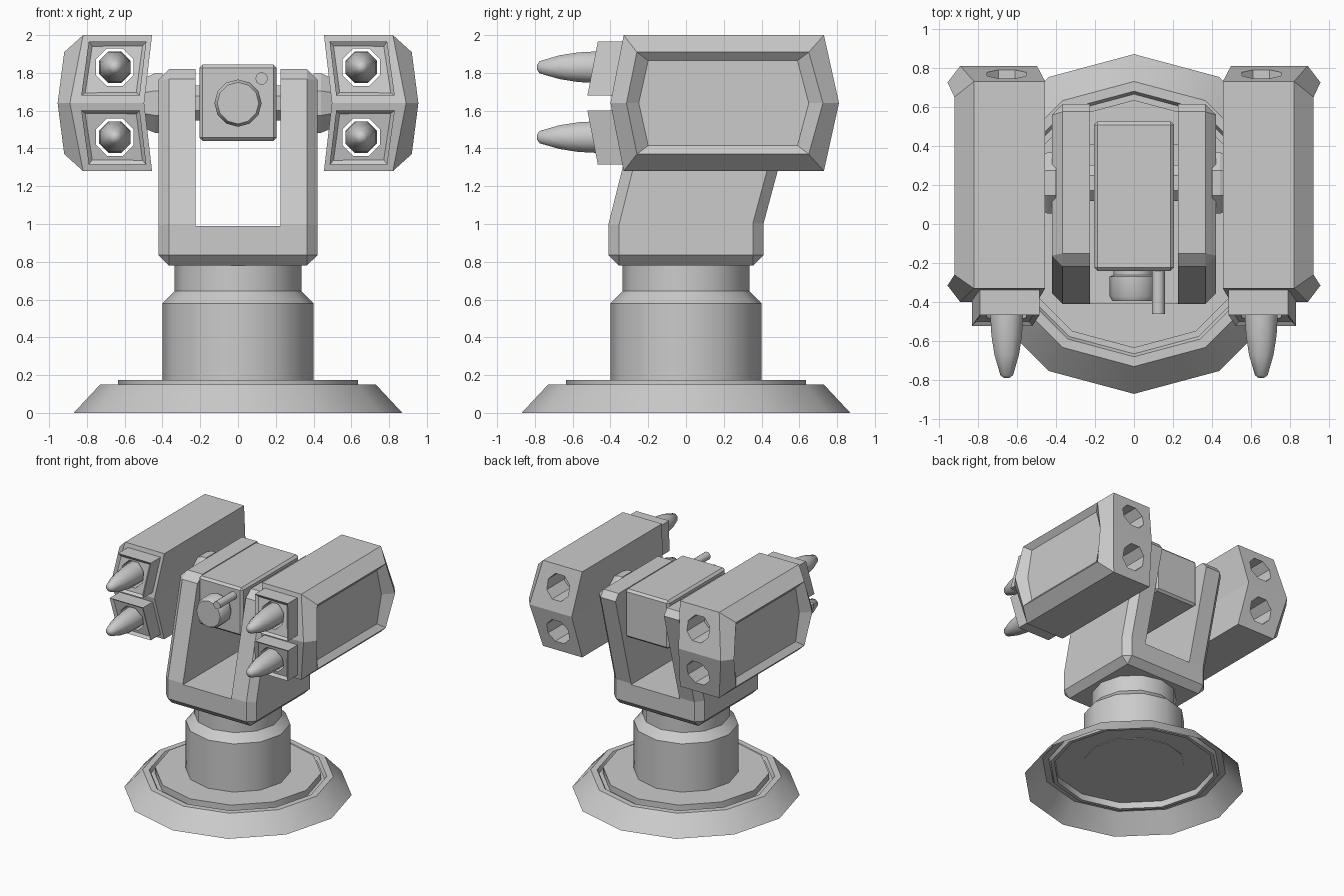
import bpy, bmesh, math
from mathutils import Vector, Matrix

if "Cube" in bpy.data.objects:
    bpy.data.objects.remove(bpy.data.objects["Cube"])

ALONG_Z = Matrix.Identity(4)
ALONG_Y = Matrix.Rotation(-math.pi / 2, 4, 'X')
ALONG_X = Matrix.Rotation(math.pi / 2, 4, 'Y')


def finish(name, bm, smooth=None, recalc=True):
    if recalc:
        bmesh.ops.recalc_face_normals(bm, faces=bm.faces)
    me = bpy.data.meshes.new(name)
    bm.to_mesh(me)
    bm.free()
    ob = bpy.data.objects.new(name, me)
    bpy.context.collection.objects.link(ob)
    bpy.ops.object.select_all(action='DESELECT')
    bpy.context.view_layer.objects.active = ob
    ob.select_set(True)
    if smooth:
        bpy.ops.object.shade_smooth_by_angle(angle=math.radians(smooth))
    return ob


def add_lathe(bm, profile, n, axis=ALONG_Z, at=(0, 0, 0), phase=0.0, caps=(True, True)):
    """Spin (radius, distance along axis) points into n sided rings."""
    rings = []
    for r, t in profile:
        rings.append([bm.verts.new(axis @ Vector((
            r * math.cos(phase + 2 * math.pi * i / n),
            r * math.sin(phase + 2 * math.pi * i / n), t)) + Vector(at)) for i in range(n)])
    for a, b in zip(rings, rings[1:]):
        for i in range(n):
            j = (i + 1) % n
            bm.faces.new((a[i], a[j], b[j], b[i]))
    if caps[0]:
        bm.faces.new(rings[0][::-1])
    if caps[1]:
        bm.faces.new(rings[-1])


def lathe(name, profile, n, smooth=None, **kw):
    bm = bmesh.new()
    add_lathe(bm, profile, n, **kw)
    return finish(name, bm, smooth, kw.get('caps', (True, True))[0])


def box(name, lo, hi):
    bm = bmesh.new()
    bmesh.ops.create_cube(bm, size=1)
    for v in bm.verts:
        v.co = Vector([l + (c + 0.5) * (h - l) for c, l, h in zip(v.co, lo, hi)])
    return finish(name, bm)


def apply_mod(ob, kind, **props):
    m = ob.modifiers.new(kind.lower(), kind)
    for k, v in props.items():
        setattr(m, k, v)
    bpy.context.view_layer.objects.active = ob
    bpy.ops.object.modifier_apply(modifier=m.name)


def mirror(ob):
    ob.modifiers.new('mirror', 'MIRROR').use_mirror_merge = False


# base: open flared shell with a groove around the raised disc
lathe('base', [(0.87, 0), (0.73, 0.15), (0.68, 0.15), (0.665, 0.12), (0.635, 0.12),
               (0.635, 0.175)], 12, smooth=35, caps=(False, True))
lathe('column', [(0.40, 0.17), (0.40, 0.58), (0.335, 0.645), (0.335, 0.80)], 12, smooth=35)

# yoke: leaning side profile, chamfered, then cut to a U
bm = bmesh.new()
side = [(-0.41, 0.78), (0.41, 0.78), (0.41, 1.0), (0.63, 1.82), (-0.205, 1.82), (-0.41, 1.0)]
f = bm.faces.new([bm.verts.new((-0.42, y, z)) for y, z in side])
ext = bmesh.ops.extrude_face_region(bm, geom=[f])['geom']
bmesh.ops.translate(bm, vec=(0.84, 0, 0), verts=[g for g in ext if isinstance(g, bmesh.types.BMVert)])
yoke = finish('yoke', bm)
apply_mod(yoke, 'BEVEL', width=0.055, segments=1, limit_method='ANGLE', angle_limit=math.radians(30))
slot = box('yoke_slot_cutter', (-0.225, -1, 0.99), (0.225, 1, 2.2))
apply_mod(yoke, 'BOOLEAN', operation='DIFFERENCE', solver='EXACT', object=slot)
bpy.data.objects.remove(slot)

# sensor head with lens and small rod
head = box('sensor_head', (-0.205, -0.24, 1.44), (0.205, 0.525, 1.845))
apply_mod(head, 'BEVEL', width=0.018, segments=1)
lathe('lens', [(0.105, -0.2), (0.105, -0.26), (0.125, -0.27), (0.125, -0.37), (0.11, -0.395)],
      12, smooth=35, axis=ALONG_Y, at=(0, 0, 1.64))
lathe('aiming_rod', [(0.033, -0.2), (0.033, -0.46)], 10, smooth=40, axis=ALONG_Y, at=(0.125, 0, 1.77))

# axle and pod hubs
lathe('axle', [(0.10, -0.3), (0.10, 0.3)], 8, axis=ALONG_X, at=(0, 0.21, 1.64), phase=math.pi / 8)
mirror(lathe('pod_hub', [(0.17, 0.40), (0.17, 0.44), (0.13, 0.53)], 8, axis=ALONG_X,
             at=(0, 0.21, 1.64), phase=math.pi / 8))

# tube cutter shared by pods and muzzle blocks
TUBE_X, TUBE_Z = 0.652, (1.83, 1.46)
bm = bmesh.new()
for z in TUBE_Z:
    add_lathe(bm, [(0.108, -1.2), (0.108, 1.2)], 8, axis=ALONG_Y, at=(TUBE_X, 0, z), phase=math.pi / 8)
tubes = finish('tube_cutter', bm)


# pod: hexagonal outlines from the inner side out to rim and recessed panel
def hexagon(x, x_mid, front, f_mid, back, b_mid, h):
    return [(x, front, 1.64 + h), (x_mid, f_mid, 1.64), (x, front, 1.64 - h),
            (x, back, 1.64 - h), (x_mid, b_mid, 1.64), (x, back, 1.64 + h)]


bm = bmesh.new()
loops = [[bm.verts.new(p) for p in hexagon(*args)] for args in (
    (0.455, 0.497, -0.33, -0.40, 0.73, 0.81, 0.36),
    (0.82, 0.89, -0.33, -0.40, 0.73, 0.81, 0.36),
    (0.92, 0.955, -0.26, -0.315, 0.65, 0.725, 0.27),
    (0.88, 0.88, -0.20, -0.25, 0.59, 0.65, 0.225))]
for a, b in zip(loops, loops[1:]):
    for i in range(6):
        j = (i + 1) % 6
        bm.faces.new((a[i], a[j], b[j], b[i]))
for lp in (loops[0], loops[-1]):
    bm.faces.new((lp[0], lp[1], lp[4], lp[5]))
    bm.faces.new((lp[1], lp[2], lp[3], lp[4]))
pod = finish('launcher_pod', bm)

# muzzle blocks: follow the slanted pod front, with a recessed face
bm = bmesh.new()
for s in (1, -1):
    outline = [(0.485, -0.337, 0.325), (0.79, -0.337, 0.325), (0.83, -0.392, 0.04), (0.52, -0.392, 0.04)]
    back = [bm.verts.new((x, y + 0.04, 1.64 + s * h)) for x, y, h in outline]
    front = [bm.verts.new((x, y - 0.13, 1.64 + s * h)) for x, y, h in outline]
    bm.faces.new(back)
    face = bm.faces.new(front)
    for i in range(4):
        j = (i + 1) % 4
        bm.faces.new((back[i], back[j], front[j], front[i]))
    bmesh.ops.recalc_face_normals(bm, faces=bm.faces)
    bmesh.ops.inset_region(bm, faces=[face], thickness=0.028, depth=-0.02)
blocks = finish('muzzle_blocks', bm)

for ob in (pod, blocks):
    apply_mod(ob, 'BOOLEAN', operation='DIFFERENCE', solver='EXACT', object=tubes)
    mirror(ob)
bpy.data.objects.remove(tubes)

# rockets: blunt nose, body and flared tail nozzle
bm = bmesh.new()
for z in TUBE_Z:
    add_lathe(bm, [(0.012, -0.79), (0.035, -0.775), (0.068, -0.67), (0.085, -0.57), (0.09, -0.48),
                   (0.09, 0.45), (0.04, 0.52), (0.065, 0.60)], 8,
              axis=ALONG_Y, at=(TUBE_X, 0, z), phase=math.pi / 8)
mirror(finish('rockets', bm, smooth=50))
